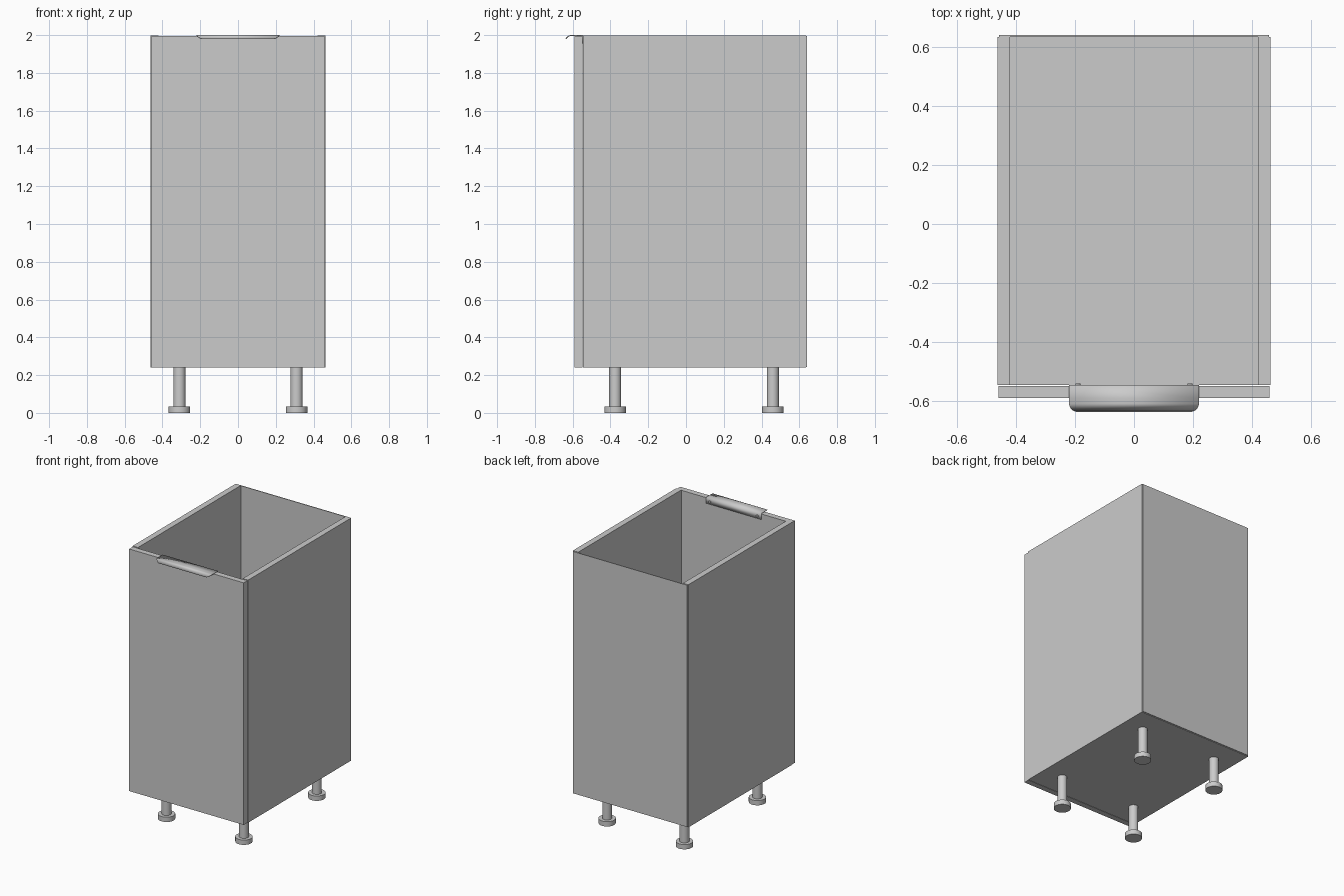
import bpy, bmesh, math

if "Cube" in bpy.data.objects:
    bpy.data.objects.remove(bpy.data.objects["Cube"])


def make_object(name, bm):
    bmesh.ops.recalc_face_normals(bm, faces=bm.faces)
    mesh = bpy.data.meshes.new(name)
    bm.to_mesh(mesh)
    bm.free()
    ob = bpy.data.objects.new(name, mesh)
    bpy.context.collection.objects.link(ob)
    return ob


def smooth(ob, angle=35):
    bpy.ops.object.select_all(action='DESELECT')
    ob.select_set(True)
    bpy.context.view_layer.objects.active = ob
    bpy.ops.object.shade_smooth_by_angle(angle=math.radians(angle))


def panel(name, lo, hi):
    bm = bmesh.new()
    bmesh.ops.create_cube(bm, size=1)
    for v in bm.verts:
        v.co = [(a + b) / 2 + c * (b - a) for a, b, c in zip(lo, hi, v.co)]
    return make_object(name, bm)


def cylinder(name, radius, depth, centre, sides=32, facing_y=False):
    bpy.ops.mesh.primitive_cylinder_add(
        vertices=sides, radius=radius, depth=depth, location=centre,
        rotation=(math.pi / 2 if facing_y else 0, 0, 0))
    ob = bpy.context.object
    ob.name = name
    smooth(ob)
    return ob


# Carcass: U-shaped section (two sides and a floor) run from front to back
W, INNER, BASE, TOP = 0.463, 0.42, 0.24, 1.998
section = [(-W, TOP), (-W, BASE), (W, BASE), (W, TOP),
           (INNER, TOP), (INNER, BASE + 0.043), (-INNER, BASE + 0.043), (-INNER, TOP)]
bm = bmesh.new()
face = bm.faces.new([bm.verts.new((x, -0.546, z)) for x, z in section])
ext = bmesh.ops.extrude_face_region(bm, geom=[face])
for v in ext['geom']:
    if isinstance(v, bmesh.types.BMVert):
        v.co.y = 0.634
make_object("carcass", bm)

# Door and thin back panel
panel("door", (-0.459, -0.59, 0.24), (0.459, -0.549, 1.994))
panel("back_panel", (-0.457, 0.634, 0.244), (0.457, 0.64, 1.995))

# Adjustable legs with wide feet
for side, x in (("left", -0.31), ("right", 0.31)):
    for end, y in (("front", -0.375), ("back", 0.46)):
        cylinder(f"{end}_{side}_leg", 0.032, 0.205, (x, y, 0.1375))
        cylinder(f"{end}_{side}_foot", 0.057, 0.035, (x, y, 0.0175))

# Edge pull: bent strip, screwed behind the door, over its top, curling down in front
HALF, R = 0.22, 0.03
strip = [(-0.546, 1.955), (-0.546, 2.0), (-0.59, 2.0)]
for i in range(9):
    a = math.radians(70 * i / 8)
    strip.append((-0.609 - 0.03 * math.sin(a), 1.97 + 0.03 * math.cos(a)))
tip = strip[-1][0]
bm = bmesh.new()
rows = []
for y, z in strip:
    d = max(0.0, R - (y - tip))          # rounded front corners
    half = HALF - R + math.sqrt(max(0.0, R * R - d * d))
    rows.append([bm.verts.new((s * half, y, z)) for s in (-1, 1)])
for (a, b), (c, d) in zip(rows, rows[1:]):
    bm.faces.new((a, b, d, c))
handle = make_object("edge_pull", bm)
if sum(p.normal.z for p in handle.data.polygons) < 0:
    handle.data.flip_normals()
mod = handle.modifiers.new("thickness", 'SOLIDIFY')
mod.thickness = 0.005
mod.offset = -1
smooth(handle)

# Screws on the inside of the pull
for side, x in (("left", -0.19), ("right", 0.19)):
    cylinder(f"{side}_pull_screw", 0.008, 0.006, (x, -0.544, 1.974), 16, True)
